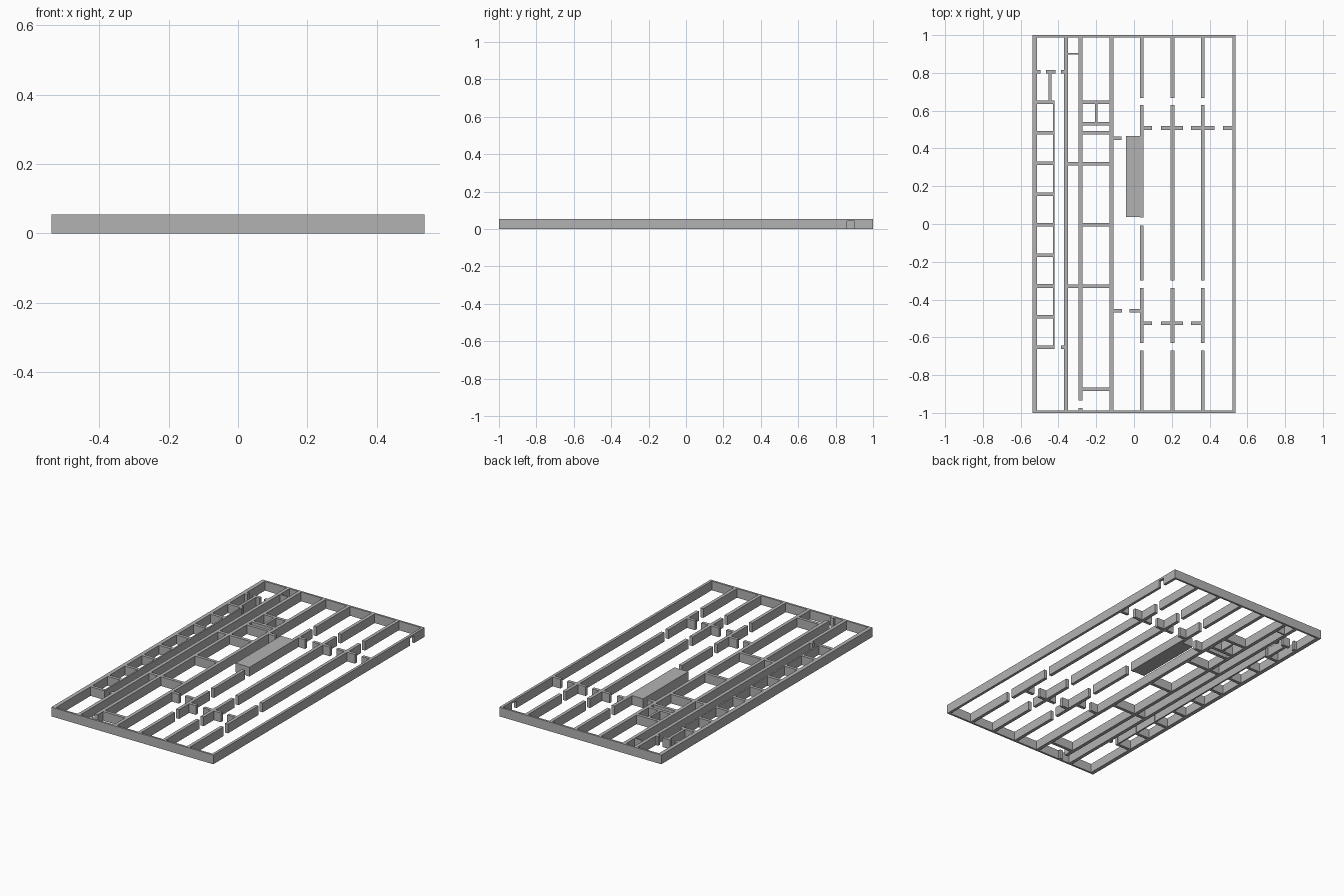
import bpy
import bmesh
from mathutils import Matrix, Vector

cube = bpy.data.objects.get("Cube")
if cube:
    bpy.data.objects.remove(cube, do_unlink=True)

HEIGHT = 0.055
HALF_X, HALF_Y = 0.537, 1.0
THICK = 0.021
DOOR_TOP = 0.043

plaster = bpy.data.materials.new("grey_plaster")
plaster.use_nodes = True
GREY = (0.45, 0.45, 0.45, 1)
plaster.diffuse_color = GREY
plaster.node_tree.nodes["Principled BSDF"].inputs["Base Color"].default_value = GREY


def add_box(bm, low, high):
    low, high = Vector(low), Vector(high)
    matrix = Matrix.Translation((low + high) / 2) @ Matrix.Diagonal((*(high - low), 1))
    bmesh.ops.create_cube(bm, size=1, matrix=matrix)


def add_wall(bm, axis, at, start, end, thick=THICK, doors=(), lintel=None):
    """Straight wall along an axis, split at each (from, to) doorway."""
    def piece(a, b, bottom=0):
        low, high = (a, at - thick / 2), (b, at + thick / 2)
        if axis == "y":
            low, high = low[::-1], high[::-1]
        add_box(bm, (*low, bottom), (*high, HEIGHT))

    cursor = start
    for a, b in doors:
        piece(cursor, a)
        if lintel:
            piece(a, b, lintel)
        cursor = b
    piece(cursor, end)


def finish(name, bm):
    mesh = bpy.data.meshes.new(name)
    bm.to_mesh(mesh)
    bm.free()
    mesh.materials.append(plaster)
    obj = bpy.data.objects.new(name, mesh)
    bpy.context.collection.objects.link(obj)
    return obj


# Outer shell with one low doorway on the long left side
bm = bmesh.new()
RIM = 0.012
for side in (-1, 1):
    add_wall(bm, "x", side * (HALF_Y - RIM / 2), -HALF_X, HALF_X, RIM)
add_wall(bm, "y", -HALF_X + 0.012, -HALF_Y, HALF_Y, 0.024)
add_wall(bm, "y", HALF_X - 0.008, -HALF_Y, HALF_Y, 0.016,
         doors=[(0.86, 0.9)], lintel=DOOR_TOP)
finish("outer_walls", bm)

# Corridor walls running the full length
INNER = HALF_Y - RIM
CORRIDOR_A, CORRIDOR_B, HALL = -0.361, -0.284, -0.12
bm = bmesh.new()
add_wall(bm, "y", CORRIDOR_A, -INNER, INNER)
add_wall(bm, "y", CORRIDOR_B, -INNER, INNER, doors=[(-0.975, -0.935)])
add_wall(bm, "y", HALL, -INNER, INNER)
finish("corridor_walls", bm)

# Large room dividers with aligned doorways
room_doors = [(-0.67, -0.63), (-0.34, -0.3), (0.63, 0.668)]
bm = bmesh.new()
for x in (0.041, 0.204, 0.364):
    doors = list(room_doors)
    if x < 0.1:
        doors.insert(2, (-0.008, 0.035))
    add_wall(bm, "y", x, -INNER, INNER, 0.02, doors)
finish("large_room_dividers", bm)

# Cross walls between the large rooms
gaps = [(0.095, 0.143), (0.26, 0.302), (0.425, 0.47)]
bm = bmesh.new()
add_wall(bm, "x", 0.508, 0.041, 0.525, 0.019, gaps)
add_wall(bm, "x", -0.525, 0.041, 0.364, 0.019, gaps[:2])
add_wall(bm, "x", 0.455, HALL, -0.03, 0.019, [(-0.066, -0.042)])
add_wall(bm, "x", -0.46, HALL, 0.041, 0.019, [(-0.063, -0.024)])
finish("cross_walls", bm)

# Row of small cells along the right side
bm = bmesh.new()
CELL_FRONT, CELL_STEP = -0.425, 0.1623
for i in range(9):
    add_wall(bm, "x", -0.653 + i * CELL_STEP, -0.52, CELL_FRONT + 0.005, 0.019)
add_wall(bm, "y", CELL_FRONT, -0.653, 0.645, 0.009)
add_wall(bm, "x", -0.653, -0.386, CORRIDOR_A, 0.019)
add_wall(bm, "x", 0.805, -0.52, CORRIDOR_A, 0.019,
         [(-0.495, -0.465), (-0.415, -0.386)])
add_wall(bm, "y", -0.445, 0.645, 0.805, 0.017)
finish("small_cell_walls", bm)

# Service rooms between the corridors and the hall
bm = bmesh.new()
for y in (-0.875, -0.33, -0.005, 0.32, 0.483, 0.53, 0.645):
    add_wall(bm, "x", y, CORRIDOR_B, HALL, 0.019)
for y in (-0.33, 0.32):
    add_wall(bm, "x", y, CORRIDOR_A, CORRIDOR_B, 0.019)
add_wall(bm, "x", 0.902, CORRIDOR_A, CORRIDOR_B, 0.008)
add_wall(bm, "y", -0.2, 0.53, 0.645, 0.014)
finish("service_room_walls", bm)

# Solid core beside the hall
bm = bmesh.new()
add_box(bm, (-0.042, 0.038, 0), (0.045, 0.465, HEIGHT))
finish("solid_core", bm)
